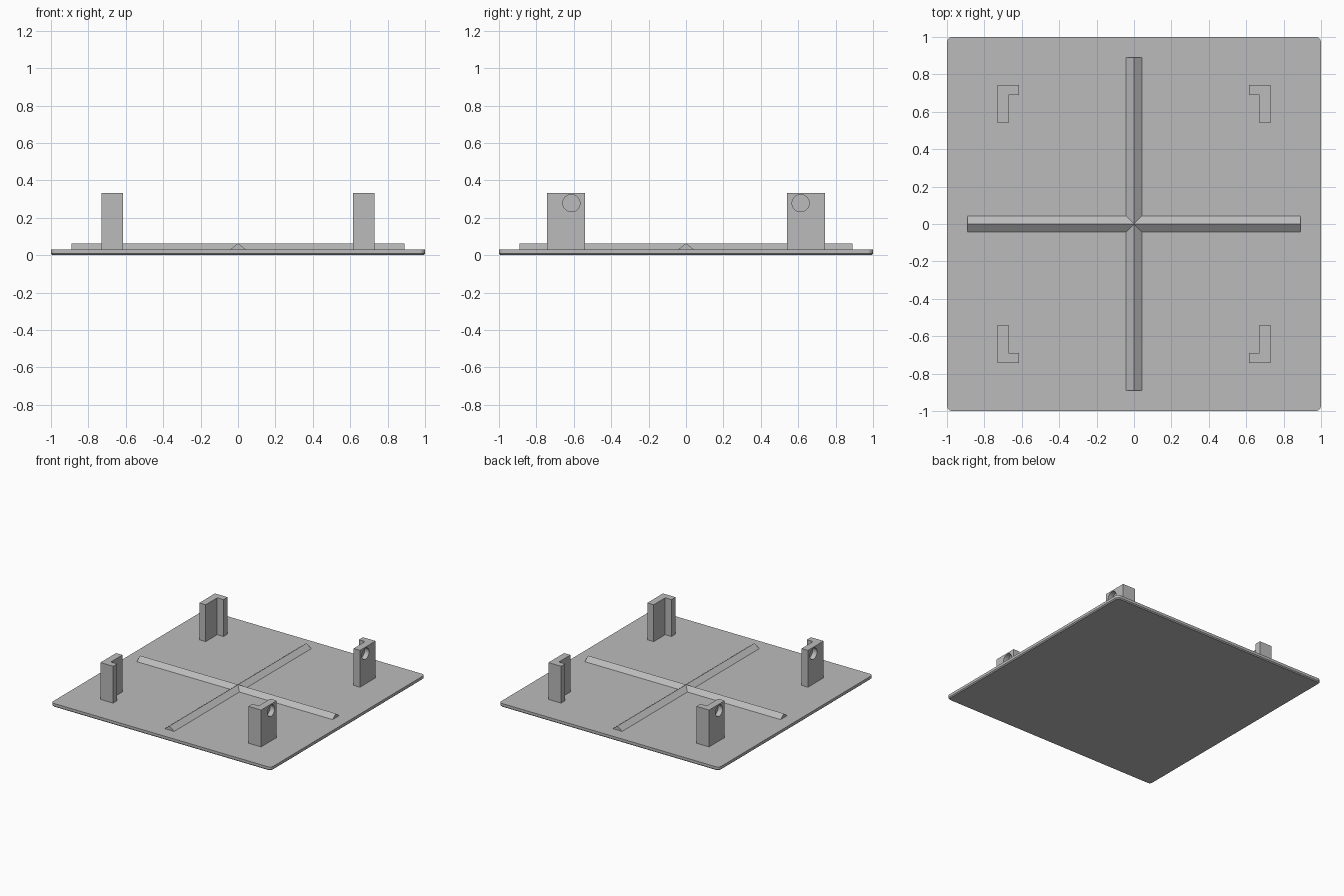
import bpy, bmesh
from mathutils import Matrix

cube = bpy.data.objects.get("Cube")
if cube:
    bpy.data.objects.remove(cube, do_unlink=True)

GREY = (0.5, 0.5, 0.5, 1)
grey = bpy.data.materials.new("plain grey")
grey.use_nodes = True
grey.diffuse_color = GREY
grey.node_tree.nodes["Principled BSDF"].inputs["Base Color"].default_value = GREY

PLATE_TOP = 0.03


def add_object(name, bm):
    bmesh.ops.recalc_face_normals(bm, faces=bm.faces)
    mesh = bpy.data.meshes.new(name)
    bm.to_mesh(mesh)
    bm.free()
    mesh.materials.append(grey)
    obj = bpy.data.objects.new(name, mesh)
    bpy.context.scene.collection.objects.link(obj)
    return obj


def extrude(points, offset):
    """Solid prism from a closed outline of 3D points."""
    bm = bmesh.new()
    face = bm.faces.new([bm.verts.new(p) for p in points])
    top = bmesh.ops.extrude_face_region(bm, geom=[face])["geom"]
    verts = [g for g in top if isinstance(g, bmesh.types.BMVert)]
    bmesh.ops.translate(bm, verts=verts, vec=offset)
    return bm


def use_boolean(target, other, operation):
    mod = target.modifiers.new(operation.lower(), 'BOOLEAN')
    mod.operation = operation
    mod.solver = 'EXACT'
    mod.object = other
    other.hide_render = True
    other.hide_set(True)


# Base plate: rounded corners and a small bevel round the underside
bm = extrude([(-1, -1, 0), (1, -1, 0), (1, 1, 0), (-1, 1, 0)], (0, 0, PLATE_TOP))
corners = [e for e in bm.edges if abs(e.verts[0].co.z - e.verts[1].co.z) > 0.01]
bmesh.ops.bevel(bm, geom=corners, offset=0.03, segments=6, profile=0.5, affect='EDGES')
rim = [e for e in bm.edges if all(v.co.z < 0.001 for v in e.verts)]
bmesh.ops.bevel(bm, geom=rim, offset=0.008, segments=1, affect='EDGES')
add_object("base_plate", bm)

# Crossed triangular ribs
LENGTH, HALF, RISE = 0.89, 0.043, 0.033
section = [(-LENGTH, -HALF, PLATE_TOP), (-LENGTH, HALF, PLATE_TOP),
           (-LENGTH, 0, PLATE_TOP + RISE)]
for name, swap in (("rib_across", False), ("rib_lengthwise", True)):
    points = [(y, x, z) if swap else (x, y, z) for x, y, z in section]
    add_object(name, extrude(points, (0, 2 * LENGTH, 0) if swap else (2 * LENGTH, 0, 0)))

# Four L-shaped corner posts, each with a blind hole in its outer face
outline = [(0.73, 0.54), (0.73, 0.743), (0.615, 0.743),
           (0.615, 0.69), (0.672, 0.69), (0.672, 0.54)]
for side, sx in (("left", 1), ("right", -1)):
    for end, sy in (("front", -1), ("back", 1)):
        post = add_object(f"{end}_{side}_post", extrude(
            [(x * sx, y * sy, PLATE_TOP) for x, y in outline], (0, 0, 0.303)))
        bm = bmesh.new()
        bmesh.ops.create_cone(bm, cap_ends=True, segments=32, radius1=0.046,
                              radius2=0.046, depth=0.08,
                              matrix=Matrix.Translation((sx * 0.73, sy * 0.613, 0.278))
                              @ Matrix.Rotation(1.5707963, 4, 'Y'))
        use_boolean(post, add_object(f"{end}_{side}_hole_cutter", bm), 'DIFFERENCE')
